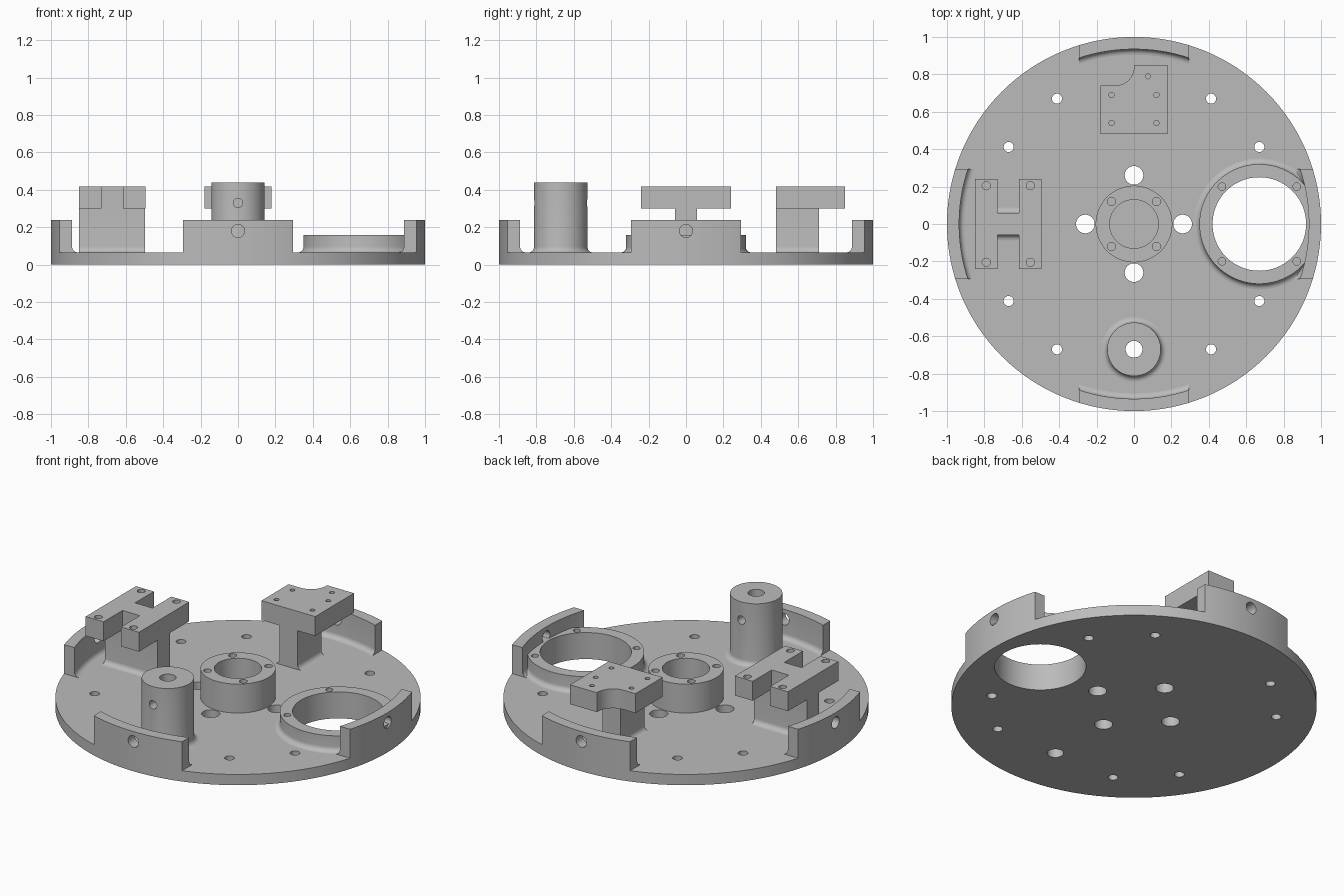
import bpy, bmesh, math
from mathutils import Matrix, Vector

if "Cube" in bpy.data.objects:
    bpy.data.objects.remove(bpy.data.objects["Cube"])

grey = bpy.data.materials.new("machined_grey")
grey.use_nodes = True
GREY = (0.5, 0.5, 0.5, 1)
grey.diffuse_color = GREY
grey.node_tree.nodes["Principled BSDF"].inputs["Base Color"].default_value = GREY

PLATE = 0.065      # plate thickness
FILLET = 0.03      # radius at the foot of raised parts
BASE = PLATE - 0.005
SEG = 128


def new_object(name, bm):
    bmesh.ops.recalc_face_normals(bm, faces=bm.faces)
    mesh = bpy.data.meshes.new(name)
    bm.to_mesh(mesh)
    bm.free()
    mesh.materials.append(grey)
    obj = bpy.data.objects.new(name, mesh)
    bpy.context.collection.objects.link(obj)
    return obj


def prism(name, outline, lo, hi, place=lambda u, v, w: (u, v, w)):
    """Extrude a flat outline from lo to hi along the third axis."""
    bm = bmesh.new()
    low, high = ([bm.verts.new(place(u, v, w)) for u, v in outline] for w in (lo, hi))
    bm.faces.new(low)
    bm.faces.new(high)
    n = len(outline)
    for i in range(n):
        j = (i + 1) % n
        bm.faces.new((low[i], low[j], high[j], high[i]))
    return new_object(name, bm)


def box(name, lo, hi):
    rect = [(lo[0], lo[1]), (hi[0], lo[1]), (hi[0], hi[1]), (lo[0], hi[1])]
    return prism(name, rect, lo[2], hi[2])


def lathe(name, profile, x=0, y=0):
    """Revolve a closed (radius, height) loop into a ring."""
    bm = bmesh.new()
    rings = []
    for s in range(SEG):
        a = 2 * math.pi * s / SEG
        rings.append([bm.verts.new((x + r * math.cos(a), y + r * math.sin(a), z))
                      for r, z in profile])
    n = len(profile)
    for s in range(SEG):
        p, q = rings[s], rings[(s + 1) % SEG]
        for i in range(n):
            j = (i + 1) % n
            bm.faces.new((p[i], q[i], q[j], p[j]))
    return new_object(name, bm)


def drill(x, y, z, r, depth, axis="Z", seg=32):
    """Cylindrical cutter centred on a point."""
    turn = {"Z": Matrix(), "X": Matrix.Rotation(math.pi / 2, 4, "Y"),
            "Y": Matrix.Rotation(math.pi / 2, 4, "X")}[axis]
    bm = bmesh.new()
    bmesh.ops.create_cone(bm, cap_ends=True, segments=seg, radius1=r, radius2=r, depth=depth,
                          matrix=Matrix.Translation(Vector((x, y, z))) @ turn)
    obj = new_object("cutter", bm)
    obj.hide_render = True
    return obj


def cut(obj, cutters, keep=None):
    """Subtract the cutters, optionally intersecting with keep first, and apply."""
    jobs = ([(keep, "INTERSECT")] if keep else []) + [(c, "DIFFERENCE") for c in cutters]
    for tool, operation in jobs:
        mod = obj.modifiers.new("cut", "BOOLEAN")
        mod.object, mod.operation, mod.solver = tool, operation, "EXACT"
    bpy.context.view_layer.update()
    result = bpy.data.meshes.new_from_object(
        obj.evaluated_get(bpy.context.evaluated_depsgraph_get()))
    obj.modifiers.clear()
    obj.data = result
    for tool, _ in jobs:
        bpy.data.objects.remove(tool)


def foot(edge, side=1):
    """Concave fillet from the side wall at edge down to the plate, then below it."""
    arc = []
    for i in range(7):
        a = math.pi / 2 * i / 6
        arc.append((edge + side * FILLET * (1 - math.cos(a)),
                    PLATE + FILLET * (1 - math.sin(a))))
    arc.reverse()
    return [(edge + side * FILLET, BASE)] + arc


SIGNS = [(a, b) for a in (-1, 1) for b in (-1, 1)]
AROUND = [(1, 0), (0, 1), (-1, 0), (0, -1)]

# Base plate with mounting holes
plate = drill(0, 0, PLATE / 2, 1, PLATE, seg=SEG)
plate.name, plate.hide_render = "base_plate", False
holes = [drill(0.67, 0, 0, 0.25, 1, seg=SEG), drill(0, -0.67, 0, 0.045, 1)]
holes += [drill(0.26 * a, 0.26 * b, 0, 0.05, 1) for a, b in AROUND]
for a, b in SIGNS:
    holes += [drill(a * 0.412, b * 0.67, 0, 0.027, 1), drill(a * 0.67, b * 0.412, 0, 0.027, 1)]
cut(plate, holes)

# Central hub with blind screw holes
hub = lathe("central_hub", [(0.13, BASE), (0.205, BASE), (0.205, 0.24), (0.13, 0.24)])
cut(hub, [drill(a * 0.12, b * 0.12, 0.24, 0.022, 0.2) for a, b in SIGNS])

# Large open bearing ring, trimmed to the plate edge
ring = lathe("bearing_ring", [(0.25, BASE)] + foot(0.32) + [(0.32, 0.16), (0.25, 0.16)], x=0.67)
cut(ring, [drill(0.67 + a * 0.2, b * 0.2, 0.16, 0.02, 0.16) for a, b in SIGNS],
    keep=drill(0, 0, 0.1, 0.999, 0.5, seg=SEG))

# Tall post with a cross hole
post = lathe("post", [(0.045, BASE)] + foot(0.143) + [(0.143, 0.44), (0.045, 0.44)], y=-0.67)
cut(post, [drill(0, -0.67, 0.33, 0.025, 0.5, "Y")])

# Four curved rim walls, each with one hole
for (a, b), side in zip(AROUND, ("left", "back", "right", "front")):
    wall = lathe(side + "_rim_wall", foot(0.935, -1) + [(0.935, 0.24), (1, 0.24), (1, BASE)])
    w = 0.295
    xs = sorted((a * 0.7, a * 1.1)) if a else (-w, w)
    ys = sorted((b * 0.7, b * 1.1)) if b else (-w, w)
    cutters = [drill(a, b, 0.18, 0.035, 0.4, "X" if a else "Y")]
    if a == 1:
        cutters.append(drill(0.67, 0, 0, 0.25, 1, seg=SEG))
    cut(wall, cutters, keep=box("keep", (xs[0], ys[0], 0), (xs[1], ys[1], 0.5)))


def stem_outline(half, top):
    right = foot(half) + [(half, top)]
    return right + [(-u, v) for u, v in reversed(right)]


# H-shaped bracket on a narrow stem
prism("h_bracket_stem", stem_outline(0.058, 0.31), -0.849, -0.496, lambda u, v, w: (w, u, v))
quarter = [(0.178, 0.24), (0.058, 0.24), (0.058, 0.06)]
half_h = quarter + [(-x, y) for x, y in reversed(quarter)]
h_outline = half_h + [(x, -y) for x, y in reversed(half_h)]
bracket = prism("h_bracket", [(x - 0.672, y) for x, y in h_outline], 0.30, 0.417)
cut(bracket, [drill(-0.672 + a * 0.118, b * 0.205, 0.42, 0.022, 0.5) for a, b in SIGNS])

# Square pad with a scooped corner on a narrow stem
prism("pad_stem", stem_outline(0.06, 0.31), 0.481, 0.71, lambda u, v, w: (u, w, v))
scoop = [(-0.1 + 0.1 * math.sin(t), 0.84 - 0.1 * math.cos(t))
         for t in (math.pi / 2 * i / 12 for i in range(13))]
pad = prism("corner_pad", [(-0.18, 0.48), (0.18, 0.48), (0.18, 0.85), (0, 0.85)]
            + scoop[::-1] + [(-0.18, 0.74)], 0.30, 0.417)
cut(pad, [drill(a * 0.12, 0.615 + b * 0.075, 0.42, 0.014, 0.5) for a, b in SIGNS]
    + [drill(0.075, 0.79, 0.42, 0.014, 0.5)])

# Smooth round surfaces, keep machined edges crisp
for obj in bpy.context.collection.objects:
    if obj.type == "MESH" and grey.name in obj.data.materials:
        obj.data.shade_smooth()
        obj.data.set_sharp_from_angle(angle=math.radians(30))
